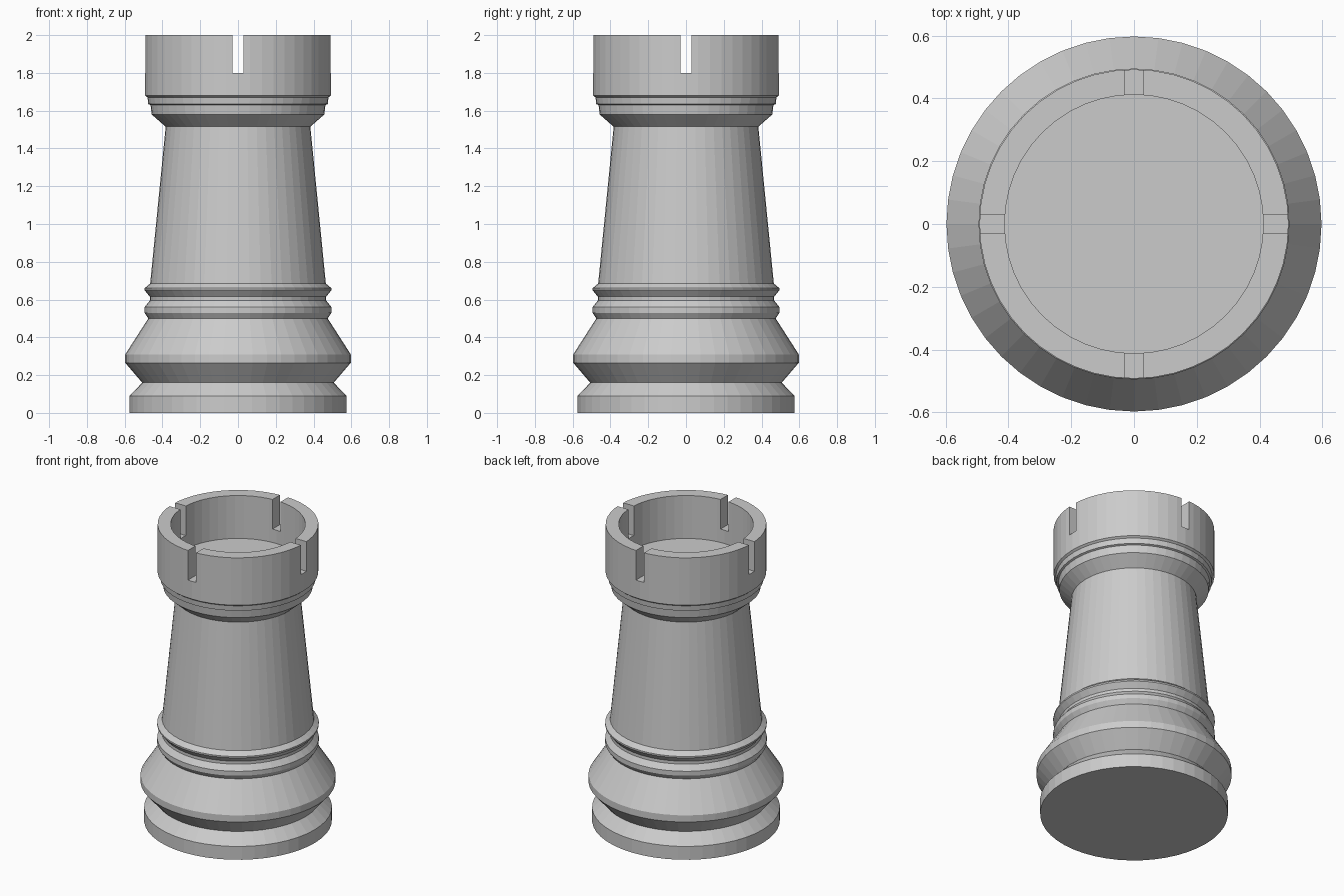
import bpy, bmesh, math

if "Cube" in bpy.data.objects:
    bpy.data.objects.remove(bpy.data.objects["Cube"])

SEGMENTS = 48

# Outer profile from base up over the rim and down into the cup (radius, height)
PROFILE = [
    (0.575, 0.0), (0.575, 0.09), (0.507, 0.16), (0.597, 0.265), (0.597, 0.31),
    (0.475, 0.50), (0.495, 0.53), (0.495, 0.56), (0.467, 0.595), (0.467, 0.615),
    (0.495, 0.65), (0.495, 0.66), (0.465, 0.685), (0.383, 1.515), (0.457, 1.58),
    (0.463, 1.63), (0.475, 1.635), (0.479, 1.67), (0.492, 1.68), (0.492, 2.0),
    (0.412, 2.0), (0.412, 1.71),
]


def lathe(name, profile):
    bm = bmesh.new()
    rings = [[bm.verts.new((r * math.cos(2 * math.pi * i / SEGMENTS),
                            r * math.sin(2 * math.pi * i / SEGMENTS), z))
              for i in range(SEGMENTS)] for r, z in profile]
    for low, high in zip(rings, rings[1:]):
        for i in range(SEGMENTS):
            j = (i + 1) % SEGMENTS
            bm.faces.new((low[i], low[j], high[j], high[i]))
    bm.faces.new(rings[0][::-1])
    bm.faces.new(rings[-1])
    bmesh.ops.recalc_face_normals(bm, faces=bm.faces)
    mesh = bpy.data.meshes.new(name)
    bm.to_mesh(mesh)
    bm.free()
    obj = bpy.data.objects.new(name, mesh)
    bpy.context.collection.objects.link(obj)
    return obj


# Turned tower body with hollow top
tower = lathe("tower_body", PROFILE)

# Four slots in the battlement, cut by two crossing bars
for axis, size in (("x", (1.4, 0.06, 0.4)), ("y", (0.06, 1.4, 0.4))):
    bpy.ops.mesh.primitive_cube_add(size=1, location=(0, 0, 2.0))
    cutter = bpy.context.object
    cutter.name = "slot_cutter_" + axis
    cutter.scale = size
    cutter.hide_render = True
    bpy.context.view_layer.update()
    cut = tower.modifiers.new("slot_" + axis, "BOOLEAN")
    cut.operation = "DIFFERENCE"
    cut.solver = "EXACT"
    cut.object = cutter
    bpy.context.view_layer.objects.active = tower
    bpy.ops.object.modifier_apply(modifier=cut.name)
    bpy.data.objects.remove(cutter)
